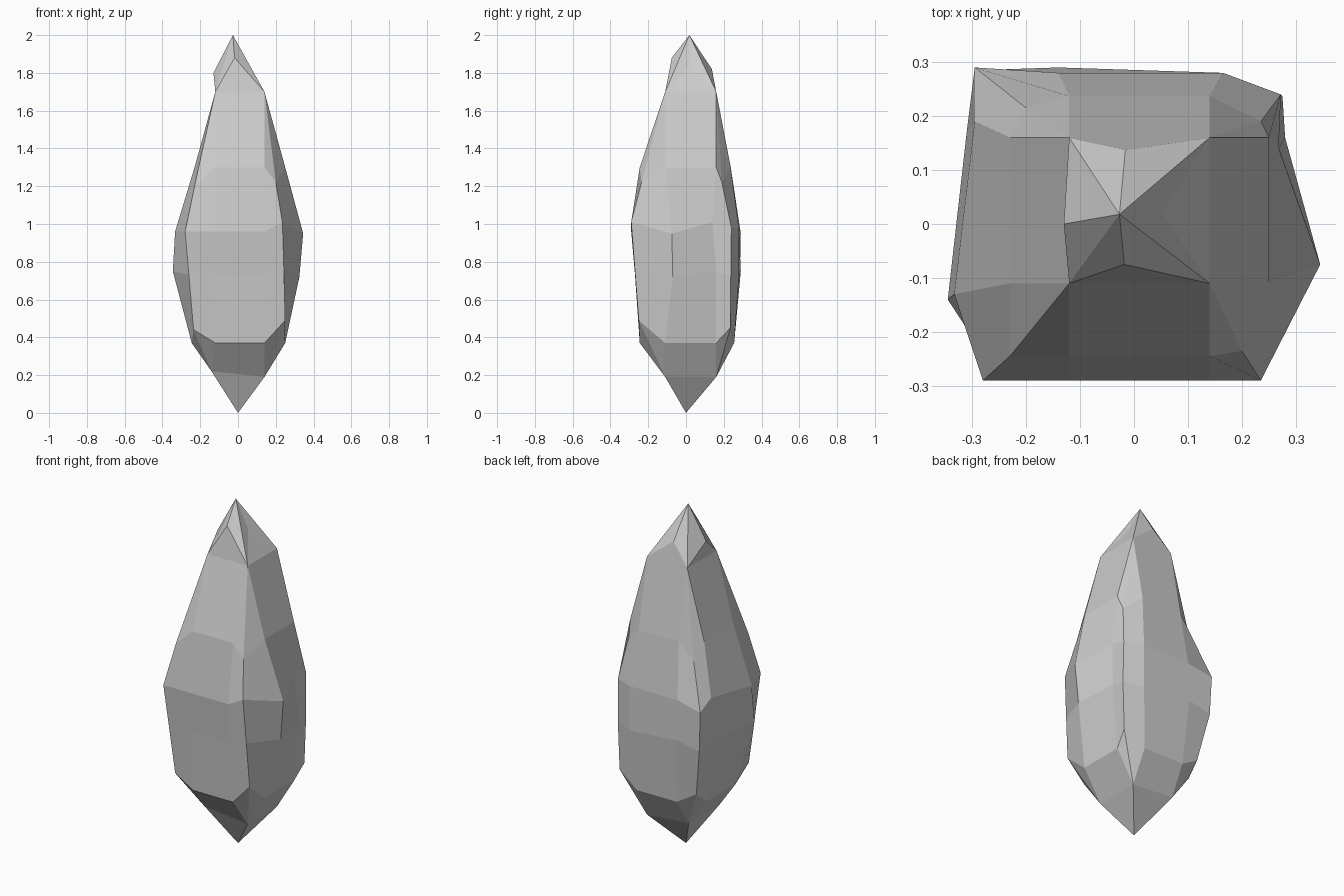
import bpy, bmesh

# Lines along which every face of the crystal is split
XS = (-0.12, 0.14)
YS = (-0.11, 0.16)


def box_ring(x0, x1, y0, y1, z_edge, corners):
    """12 points: four corners plus two split points on each side."""
    fl, fr, br, bl = corners
    return [fl, (XS[0], y0, z_edge), (XS[1], y0, z_edge),
            fr, (x1, YS[0], z_edge), (x1, YS[1], z_edge),
            br, (XS[1], y1, z_edge), (XS[0], y1, z_edge),
            bl, (x0, YS[1], z_edge), (x0, YS[0], z_edge)]


def cap_ring(corners):
    """Four corners, each repeated to meet a 12 point ring."""
    a, b, c, d = corners
    return [a, a, b, b, b, c, c, c, d, d, d, a]


# Upper and lower four-cornered ends
top4 = [(-0.12, -0.11, 1.7), (0.14, -0.11, 1.7), (0.14, 0.16, 1.7), (-0.12, 0.16, 1.7)]
low4 = [(-0.14, -0.11, 0.22), (0.14, -0.11, 0.19), (0.14, 0.16, 0.19), (-0.13, 0.16, 0.21)]

# Shoulder, belly and lower belt
shoulder = box_ring(-0.23, 0.25, -0.245, 0.237, 1.3,
                    [(-0.23, -0.245, 1.2), (0.2, -0.235, 1.22),
                     (0.235, 0.19, 1.22), (-0.2, 0.215, 1.2)])
belly_high = [(-0.28, -0.29, 0.96), (-0.12, -0.29, 0.96), (0.14, -0.29, 0.96),
              (0.235, -0.29, 1.01), (0.345, -0.075, 0.95), (0.268, 0.14, 1.01),
              (0.272, 0.24, 0.98), (0.165, 0.28, 0.98), (-0.14, 0.28, 0.98),
              (-0.295, 0.29, 0.95), (-0.295, 0.19, 1.0), (-0.333, -0.13, 0.96)]
belly_low = [(-0.26, -0.27, 0.73), (-0.12, -0.27, 0.73), (0.14, -0.27, 0.73),
             (0.243, -0.27, 0.75), (0.325, -0.07, 0.72), (0.28, 0.16, 0.75),
             (0.275, 0.237, 0.73), (0.165, 0.28, 0.72), (-0.14, 0.29, 0.75),
             (-0.285, 0.285, 0.72), (-0.31, 0.17, 0.75), (-0.345, -0.14, 0.75)]
belt = box_ring(-0.245, 0.25, -0.245, 0.255, 0.37,
                [(-0.235, -0.245, 0.44), (0.25, -0.25, 0.49),
                 (0.265, 0.235, 0.45), (-0.235, 0.24, 0.44)])

bm = bmesh.new()
cache = {}


def vert(p):
    if p not in cache:
        cache[p] = bm.verts.new(p)
    return cache[p]


def face(*pts):
    vs = list(dict.fromkeys(vert(p) for p in pts))
    if len(vs) > 2:
        bm.faces.new(vs)


# Body: bridge successive rings
rings = [cap_ring(top4), shoulder, belly_high, belly_low, belt, cap_ring(low4)]
for up, dn in zip(rings, rings[1:]):
    for i in range(12):
        j = (i + 1) % 12
        face(up[i], dn[i], dn[j], up[j])

# Pointed tip with a mid point on each side, and the plain lower point
apex, foot = (-0.027, 0.018, 2.0), (0.0, 0.0, 0.0)
mids = [(-0.018, -0.075, 1.88), (0.052, 0.02, 1.84), (-0.016, 0.137, 1.82), (-0.13, 0.0, 1.8)]
for i in range(4):
    j = (i + 1) % 4
    face(top4[i], mids[i], apex)
    face(mids[i], top4[j], apex)
    face(top4[i], top4[j], mids[i])
    face(low4[j], low4[i], foot)

bmesh.ops.recalc_face_normals(bm, faces=bm.faces)
mesh = bpy.data.meshes.new("crystal")
bm.to_mesh(mesh)
bm.free()
crystal = bpy.data.objects.new("crystal", mesh)
bpy.context.collection.objects.link(crystal)
